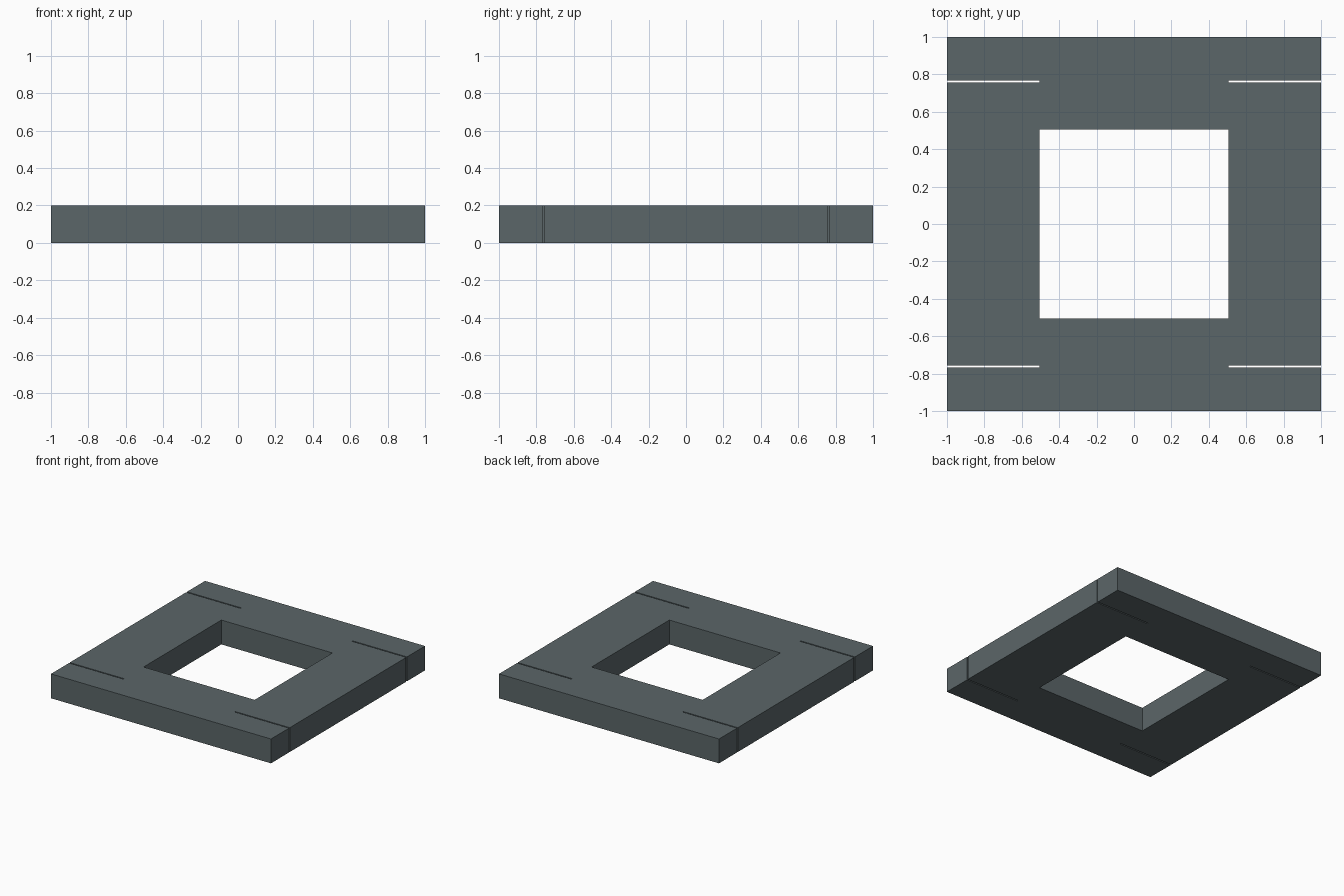
import bpy, bmesh

if "Cube" in bpy.data.objects:
    bpy.data.objects.remove(bpy.data.objects["Cube"])

HEIGHT = 0.2
XS = [-1, -0.505, 0.505, 1]
YS = [-1, -0.766, -0.756, -0.505, 0.505, 0.756, 0.766, 1]

def is_open(i, j):
    # central window, and thin slots cut in from the left and right edges
    return (i == 1 and j == 3) or (i != 1 and j in (1, 5))

mat = bpy.data.materials.new("slate grey")
mat.diffuse_color = (0.105, 0.133, 0.14, 1)
mat.use_nodes = True
mat.node_tree.nodes["Principled BSDF"].inputs["Base Color"].default_value = mat.diffuse_color

# Flat frame outline from a cell grid, extruded to full thickness
bm = bmesh.new()
verts = {(i, j): bm.verts.new((x, y, 0)) for i, x in enumerate(XS) for j, y in enumerate(YS)}
for i in range(len(XS) - 1):
    for j in range(len(YS) - 1):
        if not is_open(i, j):
            bm.faces.new([verts[i, j], verts[i + 1, j], verts[i + 1, j + 1], verts[i, j + 1]])
top = bmesh.ops.extrude_face_region(bm, geom=bm.faces[:])
bmesh.ops.translate(bm, vec=(0, 0, HEIGHT),
                    verts=[g for g in top["geom"] if isinstance(g, bmesh.types.BMVert)])
bmesh.ops.recalc_face_normals(bm, faces=bm.faces[:])

mesh = bpy.data.meshes.new("slotted_square_frame")
bm.to_mesh(mesh)
bm.free()
mesh.materials.append(mat)
frame = bpy.data.objects.new("slotted_square_frame", mesh)
bpy.context.collection.objects.link(frame)
